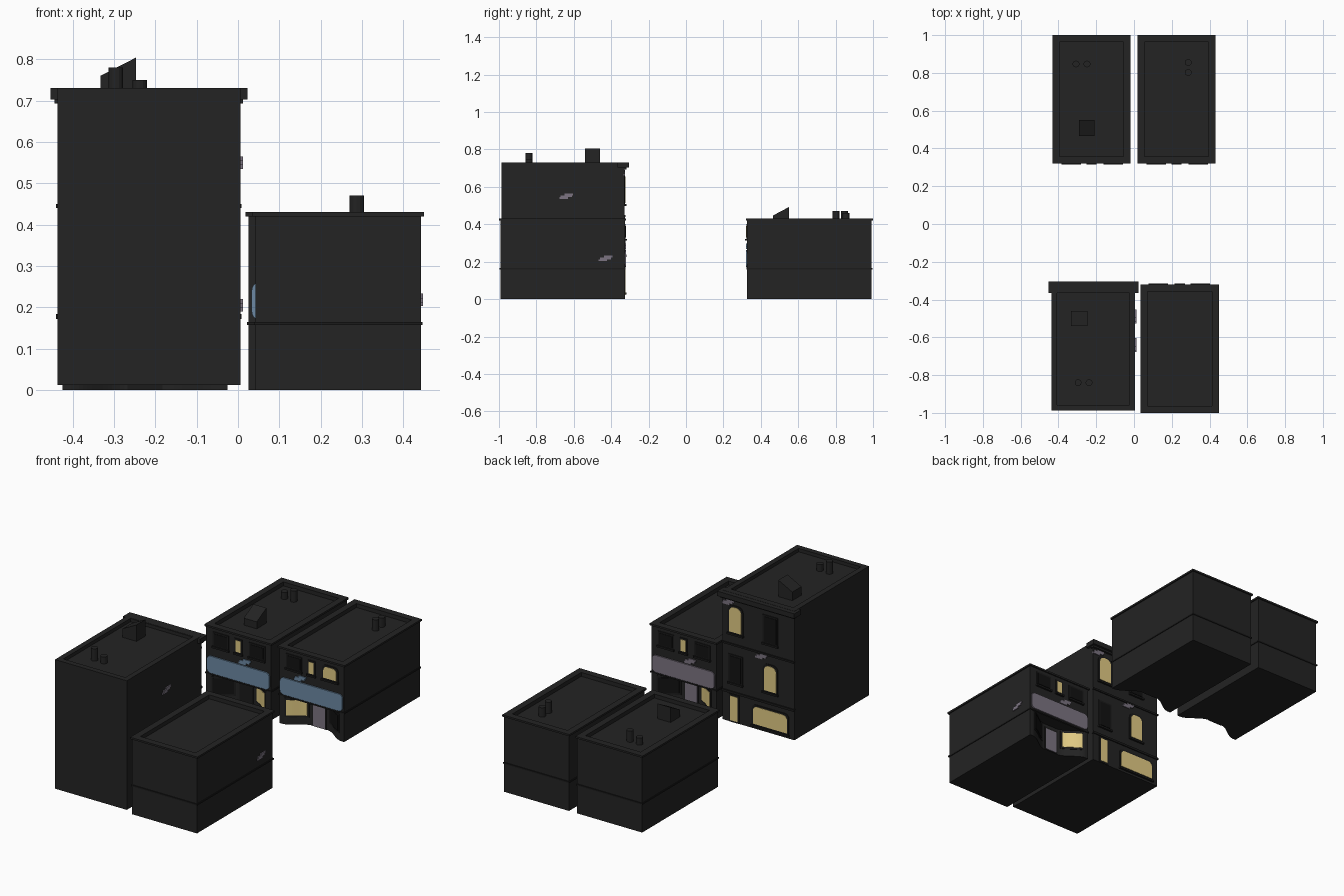
import bpy, bmesh, math
from mathutils import Matrix

if "Cube" in bpy.data.objects:
    bpy.data.objects.remove(bpy.data.objects["Cube"])


def mat(name, r, g, b):
    m = bpy.data.materials.new(name)
    m.diffuse_color = (r, g, b, 1)
    m.use_nodes = True
    m.node_tree.nodes["Principled BSDF"].inputs["Base Color"].default_value = m.diffuse_color
    return m


WALL = mat("dark wall", .017, .017, .017)
TRIM = mat("darker trim", .011, .011, .011)
GLASS = mat("unlit glass", .006, .006, .006)
LIT = mat("warm window light", .76, .60, .23)
BLUE = mat("blue sign", .15, .25, .37)
GREY = mat("mauve grey", .20, .175, .22)
WORLD = Matrix.Identity(4)


def finish(name, bm, m, M):
    bmesh.ops.recalc_face_normals(bm, faces=bm.faces)
    me = bpy.data.meshes.new(name)
    bm.to_mesh(me)
    bm.free()
    me.materials.append(m)
    ob = bpy.data.objects.new(name, me)
    ob.matrix_world = M
    bpy.context.collection.objects.link(ob)
    return ob


def boxes(name, spans, m, M=WORLD):
    """One object from boxes given as (x0, x1, y0, y1, z0, z1)."""
    bm = bmesh.new()
    for x0, x1, y0, y1, z0, z1 in spans:
        T = Matrix.Translation(((x0 + x1) / 2, (y0 + y1) / 2, (z0 + z1) / 2))
        S = Matrix.Diagonal((x1 - x0, y1 - y0, z1 - z0, 1))
        bmesh.ops.create_cube(bm, size=1, matrix=T @ S)
    return finish(name, bm, m, M)


def prism(name, pts, a, b, axis, m, M=WORLD):
    """Extrude a 2D outline from a to b along an axis."""
    place = {'x': lambda p, t: (t, p[0], p[1]),
             'y': lambda p, t: (p[0], t, p[1]),
             'z': lambda p, t: (p[0], p[1], t)}[axis]
    bm = bmesh.new()
    lo = [bm.verts.new(place(p, a)) for p in pts]
    hi = [bm.verts.new(place(p, b)) for p in pts]
    bm.faces.new(lo)
    bm.faces.new(hi[::-1])
    n = len(pts)
    for i in range(n):
        bm.faces.new((lo[i], lo[(i + 1) % n], hi[(i + 1) % n], hi[i]))
    return finish(name, bm, m, M)


def ring(name, hw, y0, y1, out, width, z0, z1, m, M):
    """Rectangular band around a building outline."""
    a, b, c = hw + out, y0 - out, y1 + out
    boxes(name, [(-a, a, b, b + width, z0, z1), (-a, a, c - width, c, z0, z1),
                 (-a, -a + width, b + width, c - width, z0, z1),
                 (a - width, a, b + width, c - width, z0, z1)], m, M)


def rounded(cx, z0, z1, w, r_top, r_bot=0):
    pts = []
    for sx, z, r, a0 in ((1, z1, r_top, 0), (-1, z1, r_top, 90),
                         (-1, z0, r_bot, 180), (1, z0, r_bot, 270)):
        ox, oz = cx + sx * (w / 2 - r), z + (-r if z == z1 else r)
        steps = range(0, 91, 18) if r else [0]
        pts += [(ox + r * math.cos(math.radians(a0 + s)),
                 oz + r * math.sin(math.radians(a0 + s))) for s in steps]
    return pts


def window(cx, z0, z1, w, lit, M, arch=0.0, sill=True):
    f = .009
    prism("window_frame", rounded(cx, z0 - f, z1 + f, w + 2 * f, arch), -.004, .004, 'y', TRIM, M)
    prism("window_pane", rounded(cx, z0, z1, w, arch), -.006, .004, 'y', LIT if lit else GLASS, M)
    if sill:
        boxes("window_sill", [(cx - w / 2 - .012, cx + w / 2 + .012, -.011, .004,
                               z0 - .016, z0 - .006)], TRIM, M)


def bricks(pos, m, M, along='x', y=-.005):
    """Small patch of three staggered brick courses."""
    x, z = pos
    spans = []
    for dz, dx, w in ((.010, .014, .045), (0, 0, .06), (-.010, -.014, .045)):
        a, b = x + dx - w / 2, x + dx + w / 2
        h = (z + dz - .005, z + dz + .005)
        spans.append((a, b, y, y + .008) + h if along == 'x' else (y, y + .008, a, b) + h)
    boxes("brick_patch", spans, m, M)


def recess(u):
    """Depth of the curved shop entrance at local x."""
    t = min(1, max(0, (abs(u) - .042) / .145))
    return .07 * .5 * (1 + math.cos(math.pi * t))


def shop(cx, side, sign, door, lit_side, lit_upper):
    """Two-storey shop; facade on local y = 0 facing -y."""
    M = Matrix.Translation((cx, side * .327, 0))
    if side < 0:
        M = M @ Matrix.Rotation(math.pi, 4, 'Z')
    hw, d = .2, .666
    xs = [-hw + 2 * hw * i / 40 for i in range(41)]
    prism("ground_floor", [(x, recess(x)) for x in xs] + [(hw, d), (-hw, d)], 0, .155, 'z', WALL, M)
    boxes("upper_floor", [(-hw, hw, 0, d, .155, .408)], WALL, M)
    ring("floor_band", hw, 0, d, .004, .02, .157, .165, TRIM, M)
    ring("parapet", hw, 0, d, 0, .03, .40, .42, WALL, M)
    ring("roof_edge", hw, 0, d, .007, .037, .42, .43, WALL, M)
    # upper windows
    for x, w, lit in zip((-.108, 0, .115), (.08, .03, .08), lit_upper):
        window(x, .328, .392, w, lit, M, .022 if lit and w > .05 else 0)
    # sign board
    prism("sign_board", rounded(0, .168, .262, .385, .022, .022), -.007, .004, 'y', sign, M)
    bricks((-.07 if side > 0 and lit_side < 0 else .04, .283), sign, M)
    # curved shop windows either side of the door
    for s in (-1, 1):
        for name, a, b, z0, z1, o, m in (
                ("shop_frame", .062, .168, .042, .148, .003, TRIM),
                ("shop_window", .07, .16, .052, .138, .006, LIT if s == lit_side else GLASS)):
            us = [s * (a + (b - a) * i / 10) for i in range(11)]
            pts = [(u, recess(u) - o) for u in us] + [(u, recess(u) + .004) for u in us[::-1]]
            prism(name, pts, z0, z1, 'z', m, M)
    boxes("door", [(-.036, .036, .064, .074, .004, .128)], door, M)
    boxes("door_frame", [(-.042, .042, .067, .074, 0, .138)], TRIM, M)


shop(-.225, 1, BLUE, TRIM, 1, (0, 1, 0))
shop(.2255, 1, BLUE, GREY, -1, (0, 1, 1))
shop(.2425, -1, GREY, GREY, 1, (0, 1, 0))

# tall house facing the street from the front row
T = Matrix.Translation((-.2155, -.33, 0)) @ Matrix.Rotation(math.pi, 4, 'Z')
hw, d = .2215, .657
boxes("tall_house_body", [(-hw, hw, 0, d, .012, .712)], WALL, T)
ring("tall_parapet", hw, 0, d, 0, .03, .70, .731, WALL, T)
boxes("tall_cornice", [(-.238, .238, -.025, .035, .703, .73),
                       (-.228, .228, -.012, .01, .693, .703)], WALL, T)
boxes("tall_facade_band", [(-hw - .003, hw + .003, -.006, .004, .172, .184),
                           (-hw - .003, hw + .003, -.006, .004, .44, .45)], TRIM, T)
window(-.148, .022, .158, .045, True, T, sill=False)
window(.075, .04, .138, .21, True, T, .025)
window(-.14, .24, .38, .07, False, T)
window(.075, .245, .385, .075, True, T, .03)
window(-.14, .515, .655, .075, True, T, .03)
window(.075, .515, .655, .075, False, T)
bricks((-.185, .675), GREY, T)
bricks((.02, .427), GREY, T)

# brick patches on the right-hand side walls
for x, y, z in ((.004, -.64, .55), (.004, -.49, .205), (.44, -.43, .218)):
    bricks((y, z), GREY, WORLD, 'y', x)

# sloped roof huts
prism("roof_hut", [(-.333, .70), (-.247, .70), (-.247, .804), (-.333, .76)], -.54, -.46, 'y', WALL)
prism("roof_hut", [(.465, .40), (.55, .40), (.55, .492), (.465, .447)], -.29, -.21, 'x', WALL)

# roof pipes
for x, y, z0, z1 in ((-.296, -.84, .70, .78), (-.238, -.84, .70, .75),
                     (-.249, .847, .40, .47), (-.307, .847, .40, .447),
                     (.287, .802, .40, .47), (.287, .855, .40, .46)):
    bm = bmesh.new()
    bmesh.ops.create_cone(bm, cap_ends=True, segments=14, radius1=.018, radius2=.018, depth=z1 - z0,
                          matrix=Matrix.Translation((x, y, (z0 + z1) / 2)))
    finish("roof_pipe", bm, WALL, WORLD)
